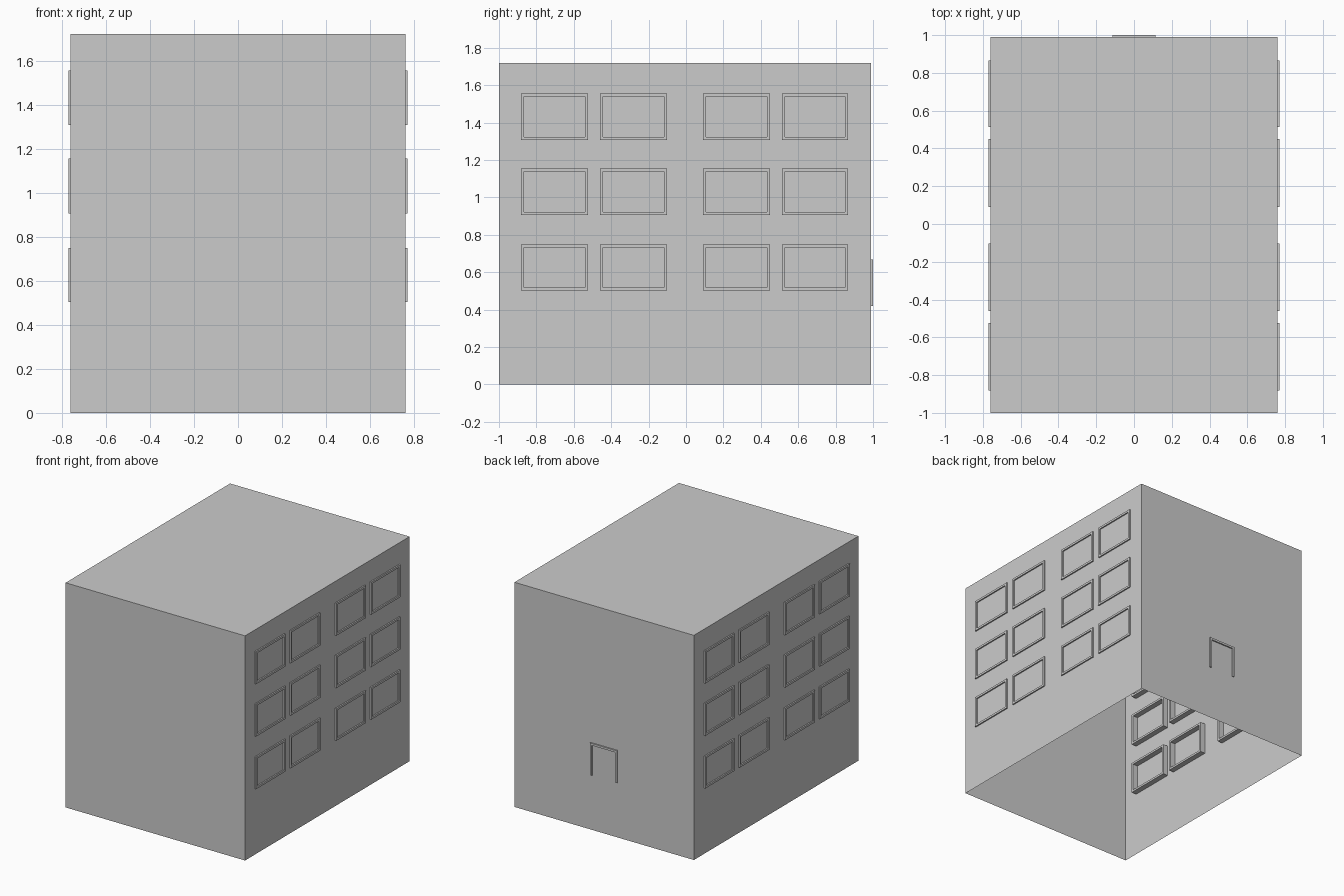
import bpy, bmesh

if "Cube" in bpy.data.objects:
    bpy.data.objects.remove(bpy.data.objects["Cube"])

HX, Y0, Y1, H = 0.76, -1.0, 0.99, 1.72   # building shell
OUT, IN, BAR = 0.01, 0.042, 0.016        # frame projection, inner depth, bar width


def finish(name, bm):
    bmesh.ops.recalc_face_normals(bm, faces=bm.faces)
    mesh = bpy.data.meshes.new(name)
    bm.to_mesh(mesh)
    bm.free()
    obj = bpy.data.objects.new(name, mesh)
    bpy.context.collection.objects.link(obj)
    return obj


def frame(name, outer, inner, place, closed):
    """Square-section bar along matching outer/inner corners; place(u, v, d) -> xyz."""
    bm = bmesh.new()
    rings = []
    for (a, b), (c, d) in zip(outer, inner):
        section = [(a, b, OUT), (c, d, OUT), (c, d, -IN), (a, b, -IN)]
        rings.append([bm.verts.new(place(*p)) for p in section])
    n = len(rings)
    for i in range(n if closed else n - 1):
        r, s = rings[i], rings[(i + 1) % n]
        for k in range(4):
            m = (k + 1) % 4
            bm.faces.new((r[k], r[m], s[m], s[k]))
    if not closed:
        bm.faces.new(rings[0])
        bm.faces.new(rings[-1])
    return finish(name, bm)


def rect(u0, u1, v0, v1):
    return [(u0, v0), (u1, v0), (u1, v1), (u0, v1)]


# Building shell: thin walls and roof, open underneath
bm = bmesh.new()
bmesh.ops.create_cube(bm, size=1)
for v in bm.verts:
    v.co = (v.co.x * 2 * HX, v.co.y * (Y1 - Y0) + (Y0 + Y1) / 2, (v.co.z + 0.5) * H)
bm.normal_update()
bmesh.ops.delete(bm, geom=[f for f in bm.faces if f.normal.z < -0.5], context='FACES_ONLY')
finish("building_shell", bm)

# Window frames: four columns, three storeys, both long sides
columns = [(-0.882, -0.524), (-0.46, -0.102), (0.091, 0.449), (0.513, 0.866)]
storeys = [(0.503, 0.749), (0.906, 1.155), (1.307, 1.556)]
for label, side in (("right", 1), ("left", -1)):
    for row, (z0, z1) in enumerate(storeys):
        for col, (a, b) in enumerate(columns):
            frame(f"window_frame_{label}_{row}_{col}",
                  rect(a, b, z0, z1),
                  rect(a + BAR, b - BAR, z0 + BAR, z1 - BAR),
                  lambda u, v, d, s=side: (s * (HX + d), u, v), True)

# Door frame on the back wall: two legs and a lintel
W, Z0, Z1 = 0.115, 0.42, 0.667
frame("door_frame",
      [(-W, Z0), (-W, Z1), (W, Z1), (W, Z0)],
      [(-W + BAR, Z0), (-W + BAR, Z1 - BAR), (W - BAR, Z1 - BAR), (W - BAR, Z0)],
      lambda u, v, d: (u, Y1 + d, v), False)
